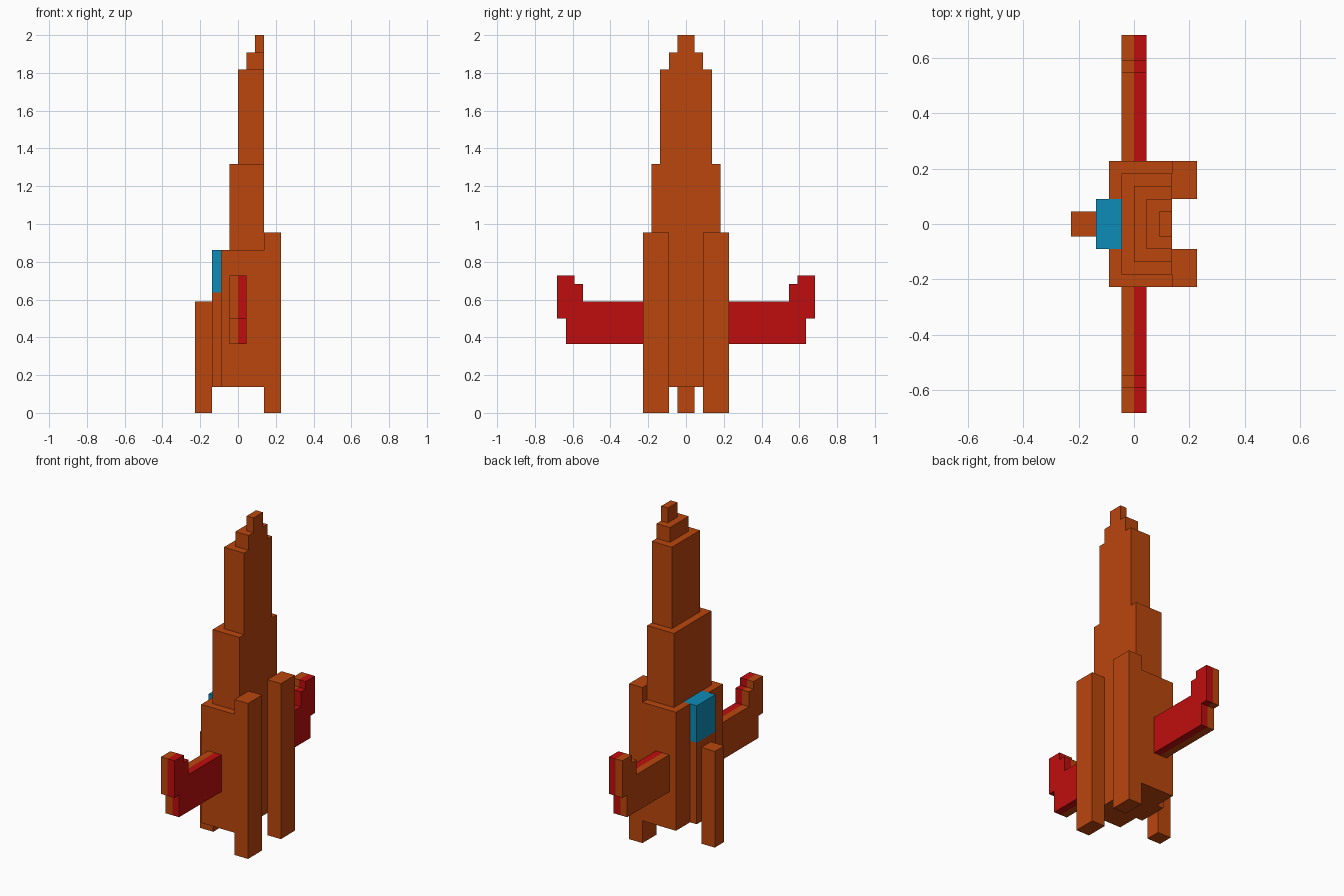
import bpy
import bmesh

cube = bpy.data.objects.get("Cube")
if cube:
    bpy.data.objects.remove(cube, do_unlink=True)

U = 2 / 44  # one block


def material(name, rgb):
    m = bpy.data.materials.new(name)
    m.use_nodes = True
    m.diffuse_color = (*rgb, 1)
    m.node_tree.nodes["Principled BSDF"].inputs["Base Color"].default_value = (*rgb, 1)
    return m


ORANGE = material("burnt_orange", (0.491, 0.061, 0.004))
RED = material("red", (0.521, 0.004, 0.004))
BLUE = material("window_blue", (0.004, 0.258, 0.474))


def prism(name, profile, lo, hi, mat, axis="z"):
    """Extrude a profile, in blocks, along z (profile is x, y) or x (profile is y, z)."""
    bm = bmesh.new()
    if axis == "z":
        pts = [(a, b, lo) for a, b in profile]
        step = (0, 0, (hi - lo) * U)
    else:
        pts = [(lo, a, b) for a, b in profile]
        step = ((hi - lo) * U, 0, 0)
    face = bm.faces.new([bm.verts.new([c * U for c in p]) for p in pts])
    ext = bmesh.ops.extrude_face_region(bm, geom=[face], use_keep_orig=True)
    bmesh.ops.translate(bm, vec=step,
                        verts=[v for v in ext["geom"] if isinstance(v, bmesh.types.BMVert)])
    bmesh.ops.recalc_face_normals(bm, faces=bm.faces)
    mesh = bpy.data.meshes.new(name)
    bm.to_mesh(mesh)
    bm.free()
    mesh.materials.append(mat)
    obj = bpy.data.objects.new(name, mesh)
    bpy.context.collection.objects.link(obj)
    return obj


def box(name, x, y, z, mat):
    plan = [(x[0], y[0]), (x[1], y[0]), (x[1], y[1]), (x[0], y[1])]
    return prism(name, plan, z[0], z[1], mat)


# Main body, notched where the spine and window sit
prism("body", [(-2, -5), (3, -5), (3, 5), (-2, 5), (-2, 2), (-1, 2), (-1, -2), (-2, -2)],
      3, 19, ORANGE)
box("spine", (-3, -1), (-2, 2), (3, 14), ORANGE)
box("cockpit_window", (-3, -1), (-2, 2), (14, 19), BLUE)

# Stepped nose
box("nose_lower", (-1, 3), (-4, 4), (19, 29), ORANGE)
box("nose_upper", (0, 3), (-3, 3), (29, 40), ORANGE)
box("nose_cap", (1, 3), (-2, 2), (40, 42), ORANGE)
box("nose_tip", (2, 3), (-1, 1), (42, 44), ORANGE)

# Tail booster below the window
box("tail_booster", (-5, -3), (-1, 1), (0, 13), ORANGE)

# Paired boosters and two-layer wings with stepped tips
WING = [(5, 8), (14, 8), (14, 11), (15, 11), (15, 16), (13, 16), (13, 15),
        (12, 15), (12, 13), (5, 13)]
for side, s in (("front", -1), ("back", 1)):
    box(side + "_booster", (3, 5), sorted((2 * s, 5 * s)), (0, 21), ORANGE)
    outline = [(s * y, z) for y, z in WING]
    prism(side + "_wing_orange", outline, -1, 0, ORANGE, "x")
    prism(side + "_wing_red", outline, 0, 1, RED, "x")
